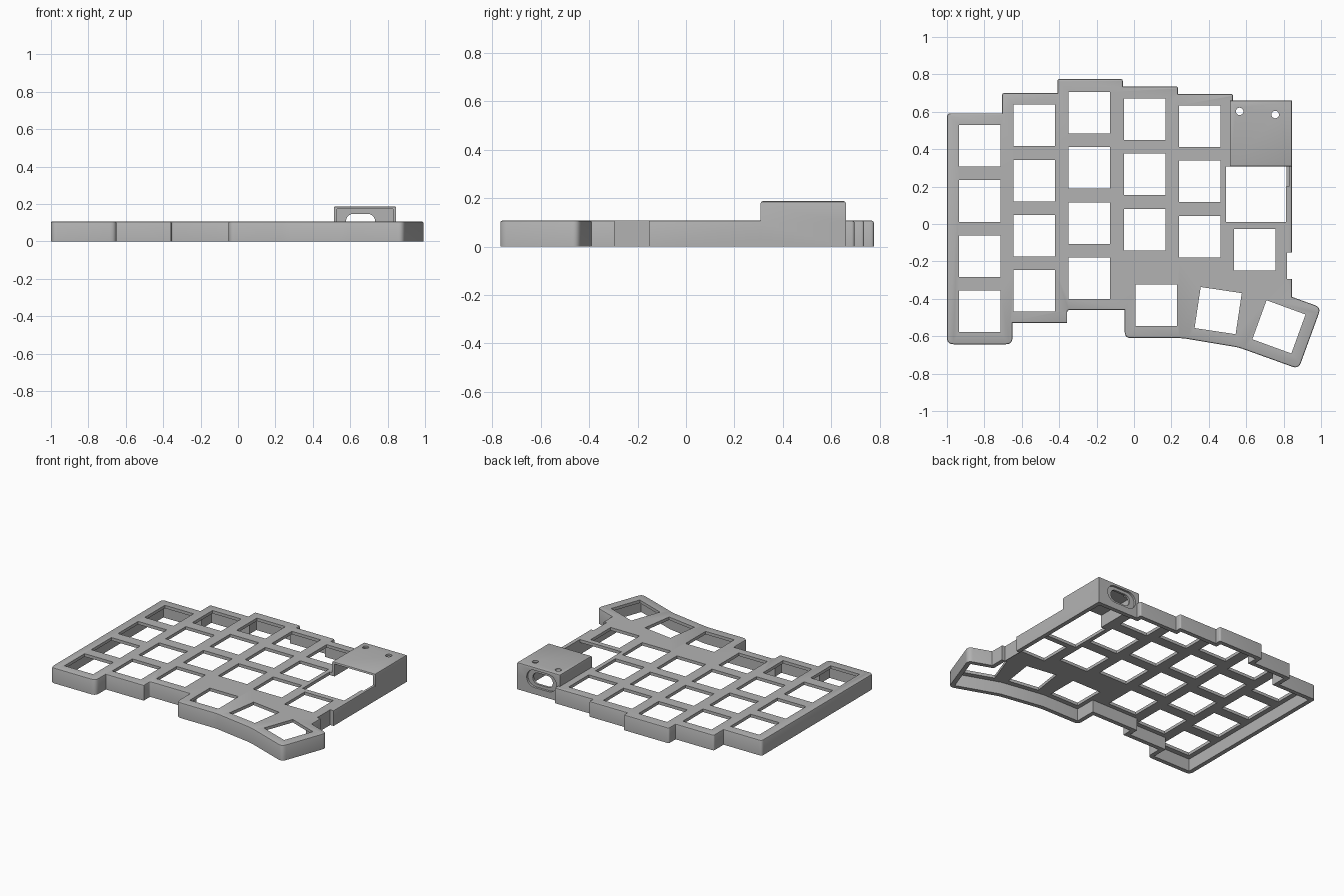
import bpy, bmesh, math
from mathutils import Vector, Matrix

cube = bpy.data.objects.get("Cube")
if cube:
    bpy.data.objects.remove(cube, do_unlink=True)

GREY = (0.45, 0.45, 0.45, 1)
mat = bpy.data.materials.new("matte grey")
mat.use_nodes = True
mat.diffuse_color = GREY
mat.node_tree.nodes["Principled BSDF"].inputs["Base Color"].default_value = GREY

TOP, PLATE_Z, WALL, EDGE = 0.107, 0.086, 0.03, 0.008
KEY = 0.222
PITCH = 0.295


def prism(name, pts, z0, z1, matrix=None, bevel=0):
    """Extrude a flat outline from z0 to z1, optionally chamfering the top rim."""
    bm = bmesh.new()
    face = bm.faces.new([bm.verts.new((p[0], p[1], z0)) for p in pts])
    ext = bmesh.ops.extrude_face_region(bm, geom=[face])
    for v in ext["geom"]:
        if isinstance(v, bmesh.types.BMVert):
            v.co.z = z1
    bmesh.ops.recalc_face_normals(bm, faces=bm.faces)
    if bevel:
        rim = [e for e in bm.edges if all(v.co.z > z1 - 1e-5 for v in e.verts)]
        bmesh.ops.bevel(bm, geom=rim, offset=bevel, segments=2, profile=0.5,
                        affect='EDGES')
    if matrix:
        bm.transform(matrix)
    mesh = bpy.data.meshes.new(name)
    bm.to_mesh(mesh)
    bm.free()
    mesh.materials.append(mat)
    obj = bpy.data.objects.new(name, mesh)
    bpy.context.collection.objects.link(obj)
    return obj


def rect(x0, x1, y0, y1):
    return [(x0, y0), (x1, y0), (x1, y1), (x0, y1)]


def square(x, y, size, degrees=0):
    r = size / math.sqrt(2)
    angles = [math.radians(degrees + 45 + 90 * i) for i in range(4)]
    return [(x + r * math.cos(a), y + r * math.sin(a)) for a in angles]


def stadium(x, y, half_w, half_h, n=10):
    """Slot outline with round ends; a circle when both halves match."""
    pts = []
    for side, start in ((1, -90), (-1, 90)):
        for i in range(n + 1):
            if half_w == half_h and i == n:
                continue
            a = math.radians(start + 180 * i / n)
            pts.append((x + side * (half_w - half_h) + half_h * math.cos(a),
                        y + half_h * math.sin(a)))
    return pts


def rounded(corners, n=5):
    pts = []
    for i, (x, y, r) in enumerate(corners):
        p = Vector((x, y))
        if not r:
            pts.append(p)
            continue
        a = Vector(corners[i - 1][:2])
        b = Vector(corners[(i + 1) % len(corners)][:2])
        a, b = p + (a - p).normalized() * r, p + (b - p).normalized() * r
        for k in range(n + 1):
            t = k / n
            pts.append(a * (1 - t) ** 2 + p * 2 * t * (1 - t) + b * t ** 2)
    return pts


def inset(corners, d):
    """Move a clockwise outline inwards by d with mitred corners."""
    ps = [Vector(c[:2]) for c in corners]
    out = []
    for i, p in enumerate(ps):
        e1 = (p - ps[i - 1]).normalized()
        e2 = (ps[(i + 1) % len(ps)] - p).normalized()
        n1, n2 = Vector((e1.y, -e1.x)), Vector((e2.y, -e2.x))
        out.append(p + (n1 + n2) * d / (1 + n1.dot(n2)))
    return out


def boolean(target, tool, operation='DIFFERENCE'):
    tool.hide_render = True
    mod = target.modifiers.new("cut", 'BOOLEAN')
    mod.operation, mod.solver, mod.object = operation, 'EXACT', tool
    bpy.context.view_layer.objects.active = target
    bpy.ops.object.modifier_apply(modifier=mod.name)
    bpy.data.objects.remove(tool, do_unlink=True)


# Stepped outline, clockwise: x, y, corner radius
R, S = 0.035, 0.012
outline = [
    (-1, 0.592, 0.02), (-0.705, 0.592, 0), (-0.705, 0.7, S), (-0.41, 0.7, 0),
    (-0.41, 0.775, S), (-0.06, 0.775, S), (-0.06, 0.735, 0), (0.235, 0.735, S),
    (0.235, 0.695, 0), (0.53, 0.695, S), (0.53, 0.66, 0), (0.845, 0.66, 0),
    (0.845, -0.39, 0), (1, -0.446, R), (0.88, -0.775, R), (0.56, -0.66, 0.03),
    (0.26, -0.61, 0.03), (-0.05, -0.61, R), (-0.05, -0.46, 0), (-0.357, -0.46, S),
    (-0.357, -0.53, 0), (-0.65, -0.53, 0), (-0.65, -0.643, R), (-1, -0.643, R),
]

# Solid case body with raised controller housing
case = prism("keyboard_case", rounded(outline), 0, TOP, bevel=EDGE)
boolean(case, prism("housing", rect(0.512, 0.845, 0.308, 0.66), 0, 0.187,
                    bevel=EDGE), 'UNION')

# Hollow underside and housing interior, open towards the front
boolean(case, prism("cavity", inset(outline, WALL), -0.1, PLATE_Z))
boolean(case, prism("housing_cavity", rect(0.53, 0.829, 0.2, 0.63), PLATE_Z - 0.03, 0.173))
boolean(case, prism("controller_opening", rect(0.492, 0.813, 0.01, 0.308), 0.02, 0.3))
boolean(case, prism("switch_notch", rect(0.819, 0.9, -0.295, -0.152), -0.1, 0.3))

# Key openings: column x, top key y, key count
columns = [(-0.825, 0.418, 4), (-0.533, 0.527, 4), (-0.238, 0.595, 4),
           (0.058, 0.56, 3), (0.352, 0.523, 3)]
keys = [(x, y - PITCH * i, 0) for x, y, count in columns for i in range(count)]
keys += [(0.645, -0.138, 0), (0.12, -0.435, 0), (0.45, -0.463, -8.5), (0.775, -0.55, -20)]
for x, y, turn in keys:
    boolean(case, prism("key_hole", square(x, y, KEY, turn), 0.04, 0.2))

# Round holes in the housing lid
for x, y in ((0.565, 0.602), (0.755, 0.585)):
    boolean(case, prism("lid_hole", stadium(x, y, 0.02, 0.02), 0.15, 0.25))

# Cable port: shallow outer recess and a slot right through the rear wall
to_rear = Matrix.Rotation(math.radians(90), 4, 'X')
boolean(case, prism("port_recess", stadium(0.655, 0.107, 0.115, 0.06),
                    -0.7, -0.645, to_rear))
boolean(case, prism("port_slot", stadium(0.655, 0.107, 0.078, 0.04),
                    -0.7, -0.6, to_rear))

bpy.ops.object.select_all(action='DESELECT')
case.select_set(True)
bpy.context.view_layer.objects.active = case
bpy.ops.object.shade_smooth_by_angle(angle=math.radians(30))
